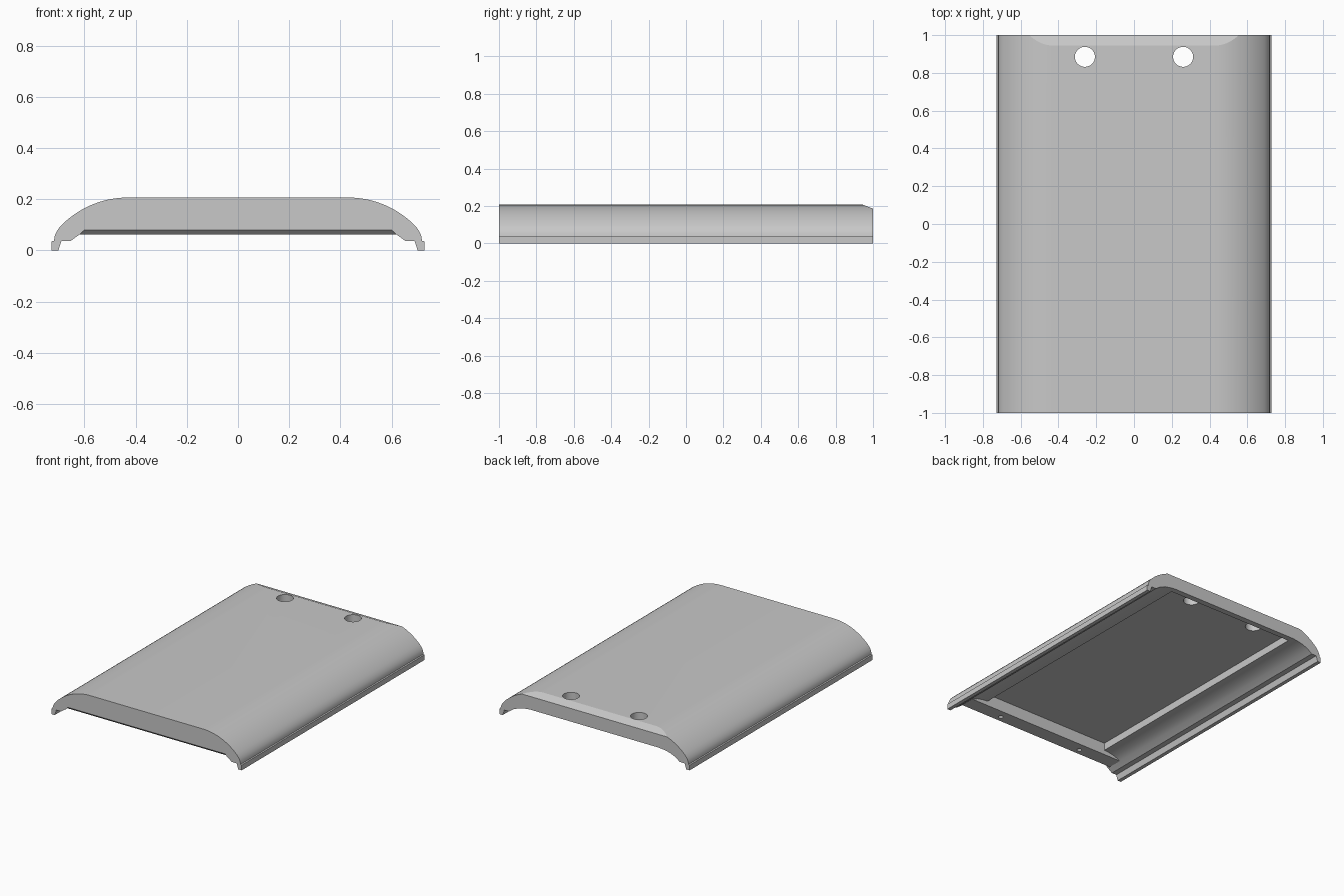
import bpy, bmesh, math

if "Cube" in bpy.data.objects:
    bpy.data.objects.remove(bpy.data.objects["Cube"], do_unlink=True)

grey = bpy.data.materials.new("plain_grey")
grey.use_nodes = True
colour = (0.58, 0.58, 0.58, 1)
grey.diffuse_color = colour
grey.node_tree.nodes["Principled BSDF"].inputs["Base Color"].default_value = colour


def mirrored(half):
    """Close a right-hand half profile of (x, z) points across x = 0."""
    return half + [(-x, z) for x, z in reversed(half)]


def loft(name, front, back, y0, y1):
    """Solid between two matching (x, z) loops at y0 and y1."""
    bm = bmesh.new()
    a = [bm.verts.new((x, y0, z)) for x, z in front]
    b = [bm.verts.new((x, y1, z)) for x, z in back]
    bm.faces.new(a)
    bm.faces.new(b)
    for i in range(len(a)):
        j = (i + 1) % len(a)
        bm.faces.new((a[i], a[j], b[j], b[i]))
    bmesh.ops.recalc_face_normals(bm, faces=bm.faces)
    mesh = bpy.data.meshes.new(name)
    bm.to_mesh(mesh)
    bm.free()
    mesh.materials.append(grey)
    obj = bpy.data.objects.new(name, mesh)
    bpy.context.collection.objects.link(obj)
    return obj


def cut(target, cutter):
    """Subtract the cutter, then discard it."""
    cutter.hide_render = True
    mod = target.modifiers.new("cut", "BOOLEAN")
    mod.operation = "DIFFERENCE"
    mod.solver = "EXACT"
    mod.object = cutter
    bpy.ops.object.select_all(action="DESELECT")
    bpy.context.view_layer.objects.active = target
    target.select_set(True)
    bpy.ops.object.modifier_apply(modifier=mod.name)
    bpy.data.objects.remove(cutter, do_unlink=True)


def drill(target, x, y, z, radius, depth):
    bpy.ops.mesh.primitive_cylinder_add(vertices=40, radius=radius, depth=depth, location=(x, y, z))
    drill_bit = bpy.context.object
    drill_bit.data.materials.append(grey)
    cut(target, drill_bit)


# Domed cover: rounded shoulder, side rail and foot
TOP, FLAT, R = 0.207, 0.43, 0.367
shoulder = [(FLAT + R * math.sin(t), TOP - R * (1 - math.cos(t)))
            for t in (math.radians(45) * i / 14 for i in range(15))]
half = shoulder + [(0.702, 0.085), (0.711, 0.07), (0.717, 0.055), (0.719, 0.038),
                   (0.728, 0.036), (0.728, 0), (0.702, 0), (0.69, 0.038),
                   (0.653, 0.038), (0.62, 0.062)]
profile = mirrored(half)
cover = loft("cover", profile, profile, -1, 1)

# Sloped top edge at the back
bm = bmesh.new()
bm.from_mesh(cover.data)
res = bmesh.ops.bisect_plane(bm, geom=bm.verts[:] + bm.edges[:] + bm.faces[:],
                             plane_co=(0, 0.945, TOP), plane_no=(0, 0.022, 0.055), clear_outer=True)
rim = [e for e in res["geom_cut"] if isinstance(e, bmesh.types.BMEdge)]
bmesh.ops.holes_fill(bm, edges=rim)
bmesh.ops.recalc_face_normals(bm, faces=bm.faces)
bm.to_mesh(cover.data)
bm.free()

# Curved underside running from the front lip out through the back
channel = mirrored([(0.49, 0.094), (0.53, 0.09), (0.575, 0.081), (0.62, 0.062), (0.63, 0.03)])
cut(cover, loft("channel_cutter", channel, channel, -0.88, 1.01))

# Deeper flat pocket in the middle
pocket = mirrored([(0.49, 0.145), (0.49, 0.05)])
cut(cover, loft("pocket_cutter", pocket, pocket, -0.88, 0.96))

# Chamfer along the bottom of the front lip
lip_front = mirrored([(0.6, 0.081), (0.63, 0.05)])
lip_back = mirrored([(0.62, 0.0615), (0.63, 0.05)])
cut(cover, loft("lip_cutter", lip_front, lip_back, -1.001, -0.98))

# Mounting holes at the back, small screw holes under the front lip
for side in (-1, 1):
    drill(cover, side * 0.26, 0.885, 0.2, 0.053, 0.4)
    drill(cover, side * 0.33, -0.94, 0.07, 0.015, 0.1)

bpy.ops.object.select_all(action="DESELECT")
cover.select_set(True)
bpy.context.view_layer.objects.active = cover
bpy.ops.object.shade_smooth_by_angle(angle=math.radians(20))
